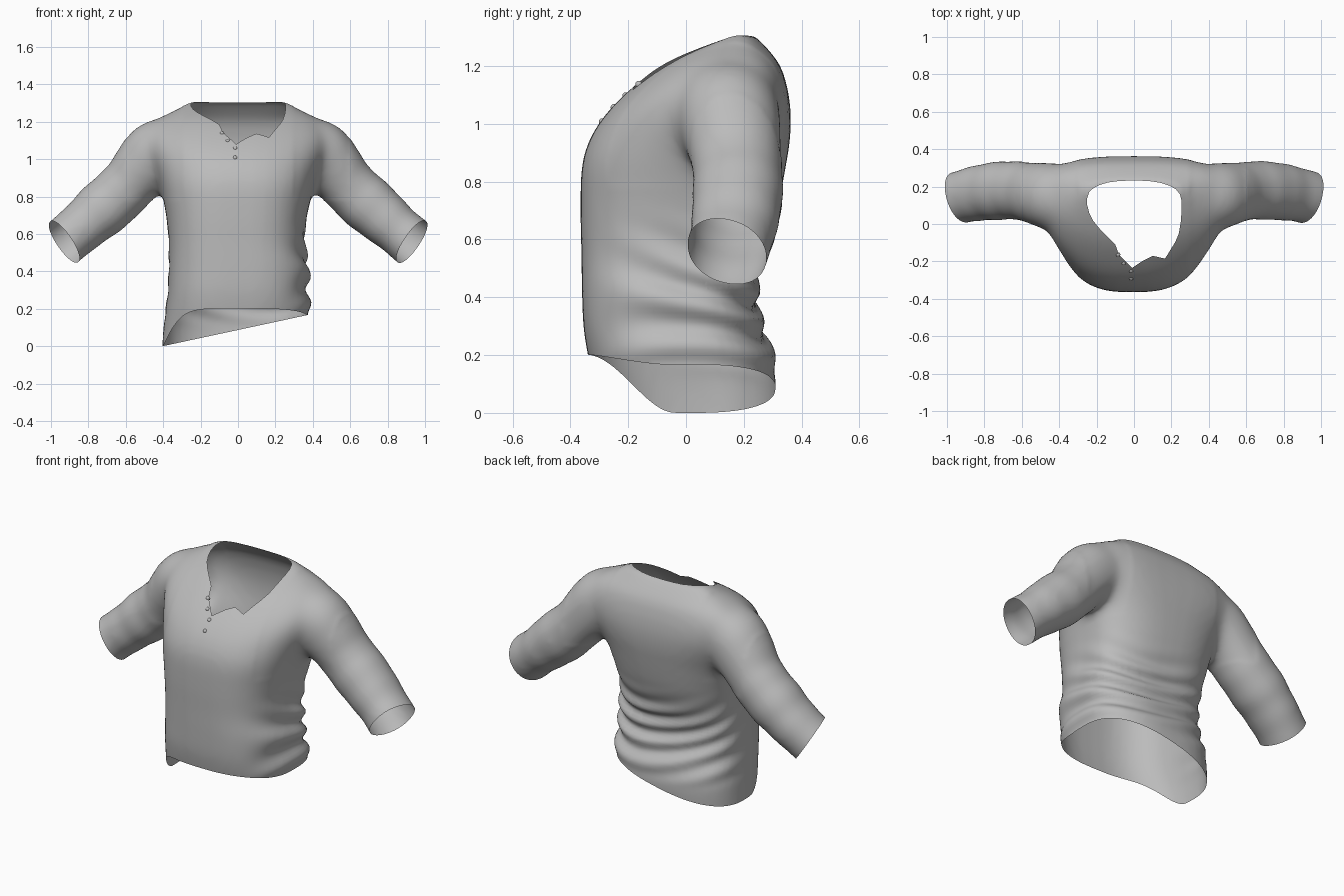
import bpy, bmesh, math
from mathutils import Vector

if "Cube" in bpy.data.objects:
    bpy.data.objects.remove(bpy.data.objects["Cube"])

grey = bpy.data.materials.new("grey cloth")
grey.diffuse_color = (0.5, 0.5, 0.5, 1)
grey.use_nodes = True
grey.node_tree.nodes["Principled BSDF"].inputs["Base Color"].default_value = grey.diffuse_color


def smooth(a, b, t):
    t = min(1, max(0, (t - a) / (b - a)))
    return t * t * (3 - 2 * t)


def spline(rows, steps):
    """Catmull-Rom interpolation through rows of numbers."""
    out = []
    for i in range(len(rows) - 1):
        p = [rows[max(0, i - 1)], rows[i], rows[i + 1], rows[min(len(rows) - 1, i + 2)]]
        for s in range(steps):
            t = s / steps
            out.append([0.5 * (2 * b + (c - a) * t + (2 * a - 5 * b + 4 * c - d) * t * t
                        + (3 * b - a - 3 * c + d) * t ** 3) for a, b, c, d in zip(*p)])
    return out + [list(rows[-1])]


def loft(bm, rings):
    """Closed tube through rings of points."""
    loops = [[bm.verts.new(p) for p in r] for r in rings]
    n = len(loops[0])
    new = [bm.faces.new((a[i], a[(i + 1) % n], b[(i + 1) % n], b[i]))
           for a, b in zip(loops, loops[1:]) for i in range(n)]
    new += [bm.faces.new(loops[0]), bm.faces.new(loops[-1])]
    bmesh.ops.recalc_face_normals(bm, faces=new)


def oval(n, p, q=None):
    """Superellipse: squareness p at the front, q at the back."""
    for i in range(n):
        a = 2 * math.pi * i / n
        c, s = math.cos(a), math.sin(a)
        e = 2 / (p if s < 0 else q or p)
        yield math.copysign(abs(c) ** e, c), math.copysign(abs(s) ** e, s)


bm = bmesh.new()

# Torso: height, left, right, front, back, widest depth, squareness front and back
torso = [(-.12, -.41, .38, -.29, .29, .02, 2.5, 2.5), (.08, -.40, .38, -.315, .31, .02, 2.5, 2.5),
         (.2, -.385, .38, -.34, .30, .02, 2.7, 2.5), (.3, -.375, .375, -.355, .265, .02, 2.8, 2.5),
         (.42, -.37, .375, -.36, .245, .02, 2.8, 2.5), (.55, -.37, .355, -.362, .27, .03, 2.8, 2.5),
         (.7, -.385, .37, -.365, .315, .06, 2.8, 2.5), (.85, -.415, .41, -.36, .345, .09, 2.7, 2.6),
         (.95, -.45, .45, -.33, .36, .12, 2.5, 2.8), (1.04, -.49, .49, -.27, .362, .14, 2.4, 3),
         (1.125, -.50, .50, -.185, .35, .16, 2.4, 3), (1.2, -.45, .45, -.09, .325, .17, 2.4, 2.8),
         (1.26, -.34, .34, .02, .28, .17, 2.6, 2.6), (1.305, -.25, .25, .13, .235, .18, 2.6, 2.6)]
rings = []
for z, l, r, f, b, m, p, q in spline(torso, 4):
    rings.append([((l + r) / 2 + (r - l) / 2 * c, m + (m - f if s < 0 else b - m) * s, z)
                  for c, s in oval(48, p, q)])
loft(bm, rings)

# Sleeves: centre x, y, z, radius across, radius in y
sleeve = [(.30, .14, 1.06, .15, .16), (.42, .145, 1.035, .18, .18),
          (.50, .16, .96, .168, .172), (.58, .175, .868, .150, .158),
          (.66, .18, .788, .152, .156), (.75, .175, .71, .148, .155),
          (.83, .165, .64, .135, .148), (.92, .145, .565, .133, .142),
          (1.06, .10, .445, .133, .138)]
path = spline(sleeve, 5)
for side in (1, -1):
    rings = []
    for i, (x, y, z, ra, ry) in enumerate(path):
        a, b = path[max(0, i - 1)], path[min(len(path) - 1, i + 1)]
        d = Vector([q - p for p, q in zip(a[:3], b[:3])]).normalized()
        across = d.cross(Vector((0, 1, 0))).normalized()
        depth = across.cross(d)
        puff = 1 + .012 * math.sin(i * .9 + side) * smooth(14, 20, i)
        ring = [Vector((x, y, z)) + across * c * ra * puff + depth * s * ry * puff
                for c, s in oval(32, 2.1)]
        rings.append([(p.x * side, p.y, p.z) for p in ring])
    loft(bm, rings)

# Fuse the body and sleeves into one skin
me = bpy.data.meshes.new("shirt")
bm.to_mesh(me)
bm.free()
shirt = bpy.data.objects.new("shirt", me)
bpy.context.collection.objects.link(shirt)
rem = shirt.modifiers.new("fuse", 'REMESH')
rem.mode, rem.voxel_size = 'VOXEL', .016
soft = shirt.modifiers.new("soften", 'SMOOTH')
soft.factor, soft.iterations = .5, 8
dep = bpy.context.evaluated_depsgraph_get()
fused = bpy.data.meshes.new_from_object(shirt.evaluated_get(dep))
shirt.modifiers.clear()
shirt.data = fused
bm = bmesh.new()
bm.from_mesh(fused)

# Blend the shoulder seams
seam = [v for v in bm.verts if .3 < abs(v.co.x) < .6 and v.co.z > .78]
for _ in range(22):
    bmesh.ops.smooth_vert(bm, verts=seam, factor=.5, use_axis_x=True, use_axis_y=True, use_axis_z=True)
bm.normal_update()

# Draped folds round the lower back and the right side
moves = []
for v in bm.verts:
    x, y, z = v.co
    if abs(x) < .46 and z < .8:
        w = smooth(-.3, .1, y + .75 * max(0, x) - .15) * smooth(.1, .22, z) * (1 - smooth(.42, .72, z))
        w *= .6 + .4 * smooth(-.3, .3, x)
        u = z + .55 * (y + .1) * smooth(.2, .6, z) - .7 * x * x + .1 * x
        wave = math.sin(u * 38 + 1.5 * math.sin(x * 5))
        moves.append((v, v.normal * w * .014 * wave))
for v, m in moves:
    v.co += m


def cut(pos, normal, keep, clear=False):
    faces = [f for f in bm.faces if keep(f.calc_center_median())]
    geom = faces + list({e for f in faces for e in f.edges}) + list({v for f in faces for v in f.verts})
    bmesh.ops.bisect_plane(bm, geom=geom, plane_co=pos, plane_no=normal, clear_outer=clear)


# Cuff openings
for side in (1, -1):
    cut((.924 * side, .13, .555), (.76 * side, -.28, -.52), lambda c: c.x * side > .7, True)


# Sloping hem, raised at the front
def hem(x, y):
    base = .085 + .215 * x
    return base + (.2 - base) * smooth(.04, .35, -y)


for v in bm.verts:
    v.co.z -= hem(v.co.x, v.co.y)
cut((0, 0, 0), (0, 0, -1), lambda c: c.z < .3 and abs(c.x) < .5, True)
for v in bm.verts:
    v.co.z += hem(v.co.x, v.co.y)

# Neck opening: rounded collar with a notched V at the front
collar = [(-.10, -.11), (-.16, -.05), (-.22, .02), (-.25, .10), (-.24, .17), (-.18, .21),
          (-.08, .23), (.08, .23), (.19, .205), (.245, .16), (.255, .08), (.24, -.05),
          (.20, -.13), (.165, -.185)]
neck = spline(collar, 2) + [(.10, -.17), (.05, -.195), (-.01, -.235), (-.08, -.165)]
pairs = list(zip(neck, neck[1:] + neck[:1]))


def inside(x, y):
    hit = False
    for (ax, ay), (bx, by) in pairs:
        if (ay > y) != (by > y) and x < ax + (y - ay) * (bx - ax) / (by - ay):
            hit = not hit
    return hit


for (ax, ay), (bx, by) in pairs:
    mx, my, r = (ax + bx) / 2, (ay + by) / 2, math.hypot(bx - ax, by - ay) / 2 + .03
    cut((ax, ay, 1), (by - ay, ax - bx, 0),
        lambda c: c.z > .95 and math.hypot(c.x - mx, c.y - my) < r)
holes = [f for f in bm.faces if f.calc_center_median().z > .95
         and inside(*f.calc_center_median().xy)]
bmesh.ops.delete(bm, geom=holes, context='FACES')

# Rest on the ground
low = min(v.co.z for v in bm.verts)
bmesh.ops.translate(bm, verts=bm.verts, vec=(0, 0, -low))
for f in bm.faces:
    f.smooth = True
bm.to_mesh(fused)
bm.free()
fused.materials.clear()
fused.materials.append(grey)

# Buttons beside and below the V, set on the cloth surface
for x, z in ((-.085, 1.14), (-.055, 1.10), (-.015, 1.06), (-.015, 1.01)):
    hit, loc, nor, _ = shirt.ray_cast(Vector((x, -1, z)), Vector((0, 1, 0)))
    spot = loc if hit and loc.y < 0 else Vector((x, -.2, z))
    bpy.ops.mesh.primitive_uv_sphere_add(segments=16, ring_count=8, radius=.012,
                                         location=spot + Vector((0, .004, -.003)))
    button = bpy.context.object
    button.name = "button"
    button.data.materials.append(grey)
    bpy.ops.object.shade_smooth()
